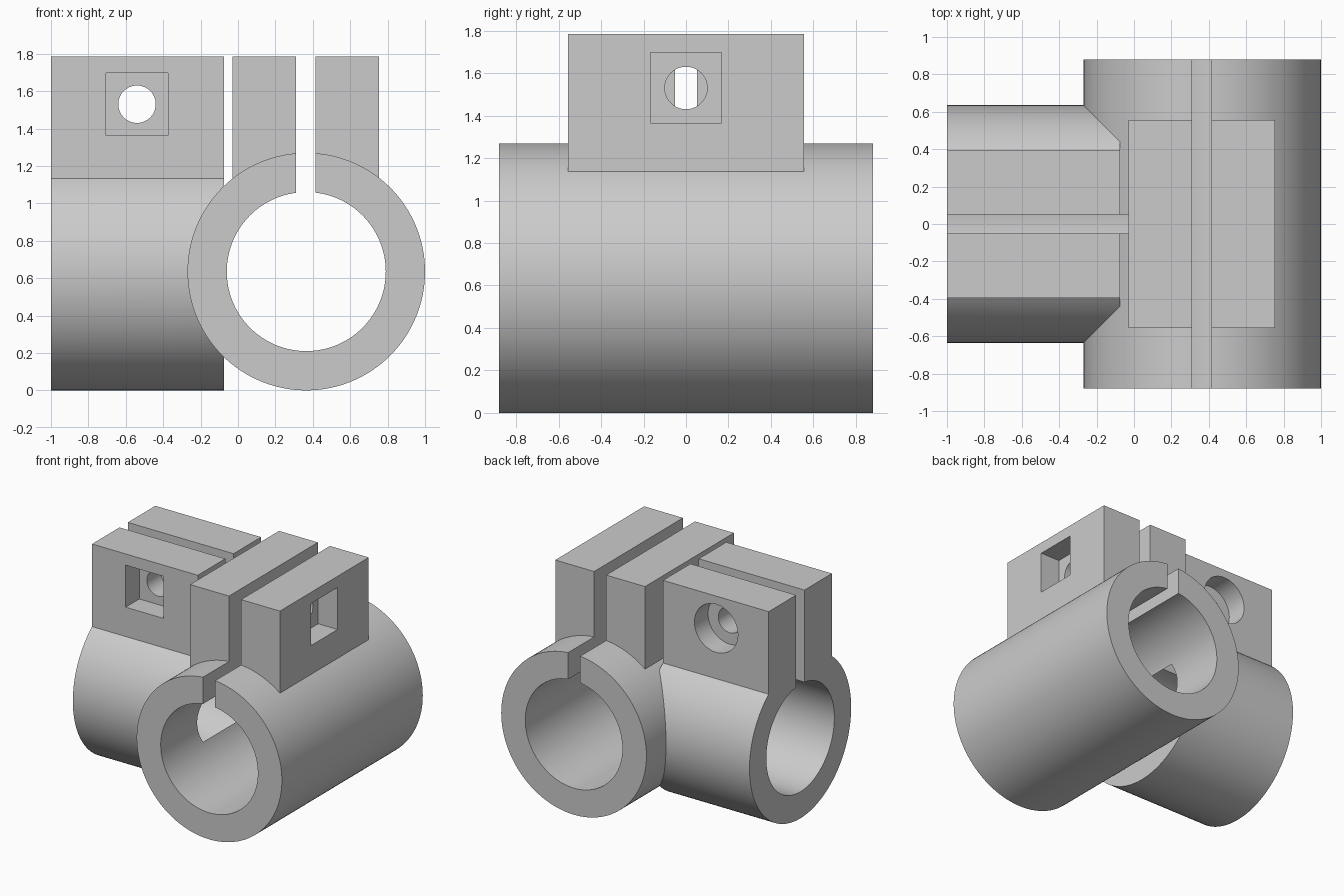
import bpy
import math
from mathutils import Vector

old = bpy.data.objects.get("Cube")
if old:
    bpy.data.objects.remove(old, do_unlink=True)

# Shared dimensions
AXIS_X, AXIS_Z = 0.365, 0.635      # main sleeve centre
OUTER, BORE = 0.635, 0.425         # sleeve radii
TOP, BOLT_Z = 1.785, 1.53          # lug top and bolt height
SIDE_END, GAP_END = -0.075, -0.03  # end of side sleeve, start of main lugs
BOLT_X = -0.54
DEPTH = 0.17                       # depth of bolt head and nut pockets

grey = bpy.data.materials.new("plain grey")
grey.use_nodes = True
tone = (0.6, 0.6, 0.6, 1)
grey.diffuse_color = tone
grey.node_tree.nodes["Principled BSDF"].inputs["Base Color"].default_value = tone


def box(name, low, high):
    low, high = Vector(low), Vector(high)
    bpy.ops.mesh.primitive_cube_add(size=1, location=(low + high) / 2)
    ob = bpy.context.object
    ob.name = name
    ob.scale = high - low
    return ob


def rod(name, start, end, radius, sides=128):
    start, end = Vector(start), Vector(end)
    axis = end - start
    bpy.ops.mesh.primitive_cylinder_add(
        vertices=sides, radius=radius, depth=axis.length, location=(start + end) / 2,
        rotation=axis.to_track_quat('Z', 'Y').to_euler())
    ob = bpy.context.object
    ob.name = name
    return ob


def combine(body, tool, operation):
    mod = body.modifiers.new(tool.name, 'BOOLEAN')
    mod.operation, mod.solver, mod.object = operation, 'EXACT', tool
    bpy.context.view_layer.objects.active = body
    bpy.ops.object.modifier_apply(modifier=mod.name)
    bpy.data.objects.remove(tool, do_unlink=True)


# Solid sleeves and clamp lugs
clamp = rod("cross_clamp", (AXIS_X, -0.88, AXIS_Z), (AXIS_X, 0.88, AXIS_Z), OUTER)
solids = [
    rod("side_sleeve", (-1, 0, AXIS_Z), (SIDE_END, 0, AXIS_Z), OUTER),
    box("main_lugs", (GAP_END, -0.555, 0.7), (0.755, 0.555, TOP)),
    box("side_lugs", (-1, -0.395, 0.7), (SIDE_END, 0.395, TOP)),
]
for part in solids:
    combine(clamp, part, 'UNION')

# Bores, clamping slits, bolt holes, nut pockets and bolt head recesses
half = 0.166
cutters = [
    rod("main_bore", (AXIS_X, -1, AXIS_Z), (AXIS_X, 1, AXIS_Z), BORE),
    rod("side_bore", (-1.1, 0, AXIS_Z), (GAP_END, 0, AXIS_Z), BORE),
    box("main_slit", (0.31, -1, AXIS_Z), (0.415, 1, 2)),
    box("side_slit", (-1.1, -0.052, AXIS_Z), (GAP_END, 0.052, 2)),
    rod("main_bolt_hole", (-0.05, 0, BOLT_Z), (0.9, 0, BOLT_Z), 0.1, 64),
    rod("side_bolt_hole", (BOLT_X, -0.6, BOLT_Z), (BOLT_X, 0.6, BOLT_Z), 0.1, 64),
    rod("main_head_recess", (-0.05, 0, BOLT_Z), (GAP_END + DEPTH, 0, BOLT_Z), 0.19, 64),
    rod("side_head_recess", (BOLT_X, 0.5, BOLT_Z), (BOLT_X, 0.395 - DEPTH, BOLT_Z), 0.19, 64),
    box("main_nut_pocket", (0.755 - DEPTH, -half, BOLT_Z - half), (0.9, half, BOLT_Z + half)),
    box("side_nut_pocket", (BOLT_X - half, -0.5, BOLT_Z - half),
        (BOLT_X + half, DEPTH - 0.395, BOLT_Z + half)),
]
for tool in cutters:
    combine(clamp, tool, 'DIFFERENCE')

# Finish
clamp.data.materials.clear()
clamp.data.materials.append(grey)
for face in clamp.data.polygons:
    face.material_index = 0
bpy.ops.object.select_all(action='DESELECT')
clamp.select_set(True)
bpy.context.view_layer.objects.active = clamp
bpy.ops.object.shade_smooth_by_angle(angle=math.radians(30))
